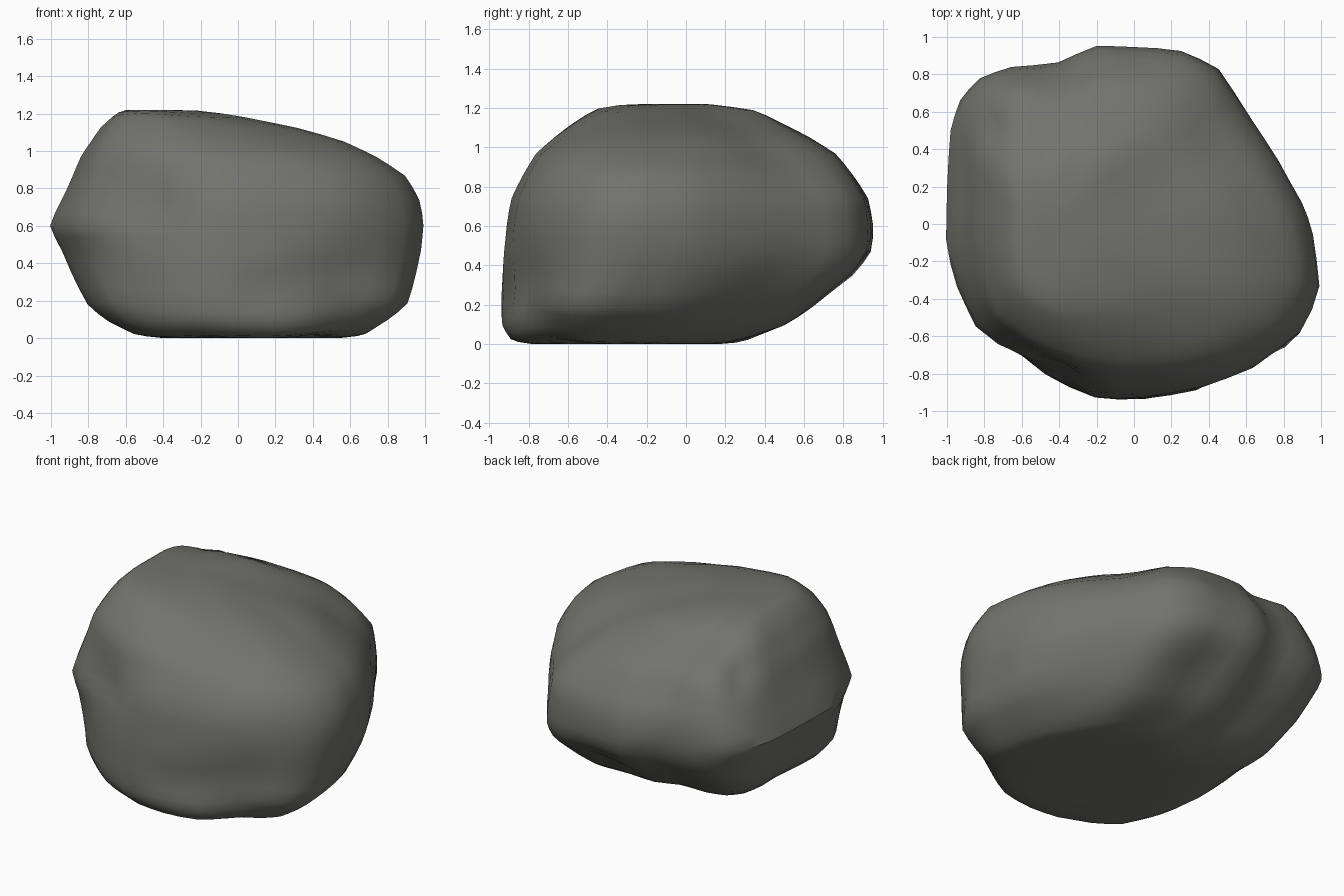
import bpy
import bmesh
import math
from mathutils import Vector, noise

old = bpy.data.objects.get("Cube")
if old:
    bpy.data.objects.remove(old, do_unlink=True)

# Plan outline of the boulder at its widest, counter-clockwise
outline = [(1, -.35), (.95, -.06), (.9, .1), (.78, .33), (.6, .6), (.44, .84),
           (.25, .93), (0, .94), (-.2, .95), (-.4, .85), (-.66, .84), (-.83, .78),
           (-.93, .66), (-.98, .5), (-.99, .2), (-1, -.1), (-.95, -.35),
           (-.86, -.57), (-.6, -.76), (-.28, -.92), (0, -.94), (.34, -.9),
           (.64, -.8), (.9, -.6)]

# Height, left, right, front and back reach, and roundness (lower is boxier)
levels = [(0, -.44, .6, -.82, .2, .9), (.02, -.56, .7, -.9, .31, .9),
          (.09, -.69, .81, -.95, .51, .9), (.18, -.8, .92, -.955, .64, .92),
          (.35, -.89, .965, -.945, .86, .96), (.47, -.94, .995, -.94, .94, 1),
          (.6, -1.01, 1.005, -.925, .95, 1), (.74, -.95, .98, -.895, .93, 1),
          (.87, -.89, .91, -.83, .84, 1), (.97, -.84, .75, -.77, .76, 1),
          (1.05, -.78, .58, -.66, .63, .95), (1.12, -.73, .32, -.55, .47, .95),
          (1.18, -.66, .04, -.45, .35, .95), (1.22, -.6, -.22, -.22, .12, .95)]

# Hollows worn into the surface, or swellings if negative: centre, radius, depth
hollows = [((-.46, -.76, .66), .16, .11), ((.6, -.8, .2), .25, .1),
           ((.18, -.93, .25), .1, .05), ((-.72, -.68, .3), .18, .03),
           ((-.55, -.52, 1.06), .28, -.05), ((-.62, .72, 1), .18, -.06),
           ((-.76, .52, .98), .09, .05), ((.46, .54, .98), .25, .06),
           ((.72, .4, .38), .25, .02), ((.1, .75, .28), .17, .05)]


def boxy(value, roundness):
    return math.copysign(abs(value) ** roundness, value)


def ring(bm, level):
    z, left, right, front, back, roundness = level
    verts = []
    for x, y in outline:
        u = boxy(x, roundness)
        v = boxy(y / .945, roundness)
        verts.append(bm.verts.new((left + (right - left) * (u + 1) / 2,
                                   front + (back - front) * (v + 1) / 2, z)))
    return verts


def wear(co):
    inward = (Vector((0, 0, .6)) - co).normalized()
    push = sum(depth * math.exp(-((co - Vector(c)).length / radius) ** 2)
               for c, radius, depth in hollows)
    moved = co + inward * (push + .018 * noise.noise(co * 3))
    moved.z = min(max(moved.z, 0), 1.22)
    return moved


# Loft the rings into a closed body
bm = bmesh.new()
rings = [ring(bm, level) for level in levels]
count = len(outline)
for low, high in zip(rings, rings[1:]):
    for i in range(count):
        j = (i + 1) % count
        bm.faces.new((low[i], low[j], high[j], high[i]))
caps = [bm.faces.new(rings[0][::-1]), bm.faces.new(rings[-1])]
bmesh.ops.poke(bm, faces=caps)
bmesh.ops.subdivide_edges(bm, edges=bm.edges[:], cuts=1, use_grid_fill=True)

# Wear the surface and soften it
for v in bm.verts:
    v.co = wear(v.co)
bmesh.ops.smooth_vert(bm, verts=bm.verts[:], factor=.45,
                      use_axis_x=True, use_axis_y=True, use_axis_z=True)
bmesh.ops.recalc_face_normals(bm, faces=bm.faces[:])

mesh = bpy.data.meshes.new("boulder")
bm.to_mesh(mesh)
bm.free()
boulder = bpy.data.objects.new("boulder", mesh)
bpy.context.collection.objects.link(boulder)

# Stone colour
stone = bpy.data.materials.new("grey_stone")
stone.use_nodes = True
colour = (.17, .17, .155, 1)
stone.diffuse_color = colour
for node in stone.node_tree.nodes:
    if node.type == 'BSDF_PRINCIPLED':
        node.inputs["Base Color"].default_value = colour
mesh.materials.append(stone)

bpy.ops.object.select_all(action='DESELECT')
boulder.select_set(True)
bpy.context.view_layer.objects.active = boulder
bpy.ops.object.shade_smooth_by_angle(angle=math.radians(40))
